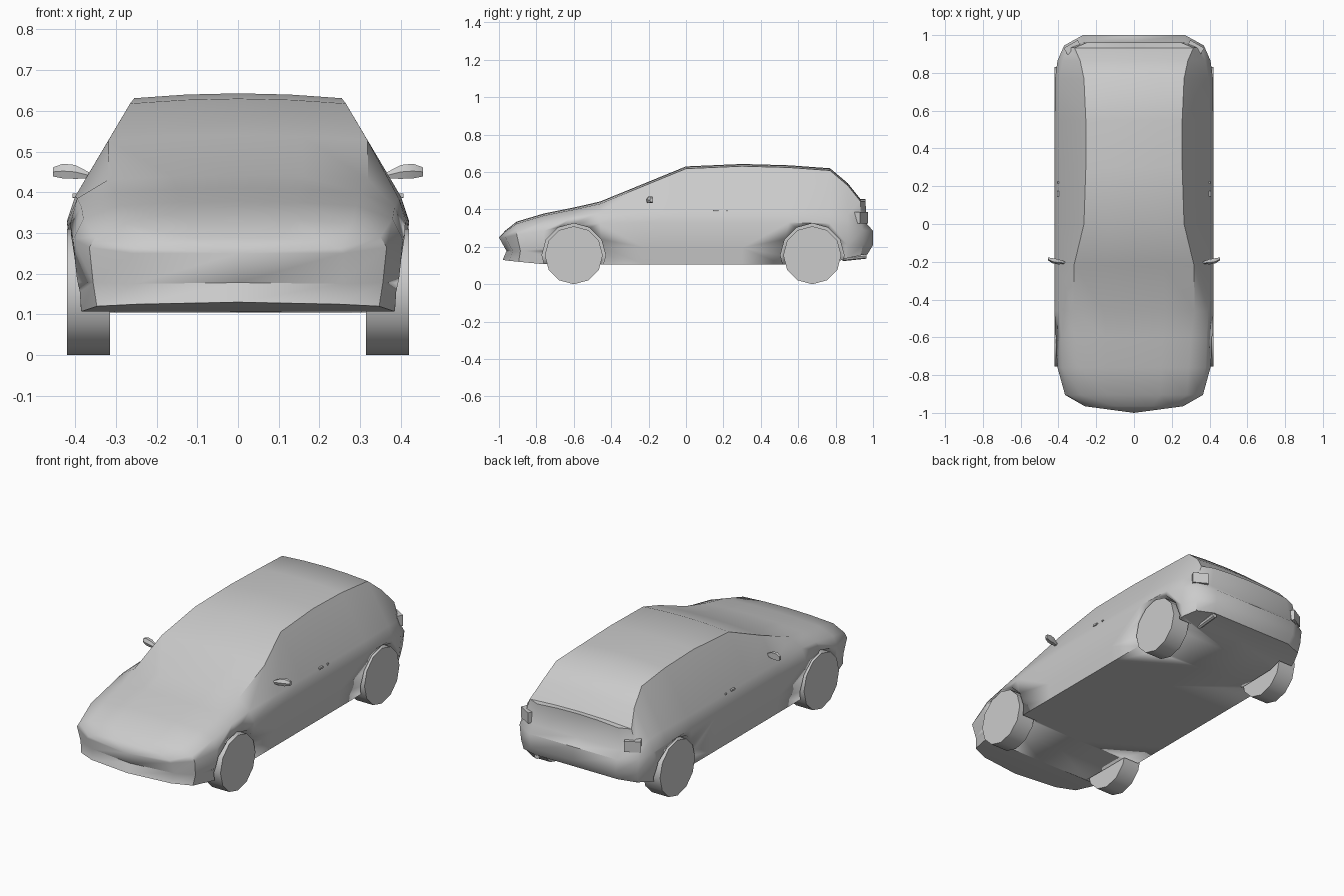
import bpy, bmesh
from math import radians, pi
from mathutils import Matrix, Vector

if "Cube" in bpy.data.objects:
    bpy.data.objects.remove(bpy.data.objects["Cube"])


def finish(bm, name, angle=35):
    bmesh.ops.recalc_face_normals(bm, faces=bm.faces)
    me = bpy.data.meshes.new(name)
    bm.to_mesh(me)
    bm.free()
    ob = bpy.data.objects.new(name, me)
    bpy.context.collection.objects.link(ob)
    bpy.ops.object.select_all(action='DESELECT')
    ob.select_set(True)
    bpy.context.view_layer.objects.active = ob
    bpy.ops.object.shade_smooth_by_angle(angle=radians(angle))
    return ob


def cylinder(name, x, y, z, r, width, sides):
    bm = bmesh.new()
    m = Matrix.Translation((x, y, z)) @ Matrix.Rotation(pi / 2, 4, 'Y')
    bmesh.ops.create_cone(bm, cap_ends=True, segments=sides, radius1=r,
                          radius2=r, depth=width, matrix=m)
    return finish(bm, name)


def box(name, loc, size, turn=0.0):
    bm = bmesh.new()
    m = (Matrix.Translation(loc) @ Matrix.Rotation(turn, 4, 'Z')
         @ Matrix.Diagonal((*size, 1)))
    bmesh.ops.create_cube(bm, size=1, matrix=m)
    return finish(bm, name)


def loft(bm, rings):
    vs = [[bm.verts.new(p) for p in ring] for ring in rings]
    n = len(vs[0])
    for a, b in zip(vs, vs[1:]):
        for i in range(n):
            j = (i + 1) % n
            bm.faces.new((a[i], a[j], b[j], b[i]))
    return vs


# Body stations: y, floor z, widest z, half width, belt half width, belt z, top half width, top z
FRONT = [
    (-1.0, .13, .25, 0, 0, .25, 0, .25),
    (-.965, .125, .25, .26, .25, .262, .20, .288),
    (-.905, .12, .265, .365, .35, .29, .28, .335),
    (-.76, .107, .285, .405, .38, .335, .29, .378),
    (-.60, .105, .315, .418, .385, .365, .30, .41),
    (-.46, .105, .325, .42, .395, .385, .32, .442),
    (-.22, .105, .33, .42, .40, .39, .318, .54),
    (0, .105, .33, .42, .40, .39, .265, .63),
]
REAR = [
    (.3, .105, .33, .42, .40, .39, .255, .643),
    (.55, .105, .33, .42, .40, .39, .255, .636),
    (.77, .11, .325, .418, .395, .39, .265, .62),
    (.865, .14, .31, .405, .378, .375, .285, .54),
    (.945, .155, .29, .37, .352, .33, .315, .455),
    (1.0, .16, .285, .27, .27, .325, .25, .455),
    (1.0, .16, .285, 0, 0, .325, 0, .455),
]
NOSE_DY = (.02, .02, .04, 0, 0, 0, 0, 0)
TAIL_DY = (-.03, -.03, 0, 0, -.035, -.04, -.04, -.04)


def station(s, dys, k):
    y, zb, zw, w, wb, zbelt, wt, zt = s
    low = zb + (zw - zb) * .4
    drop = min(.012, (zt - zbelt) * .25)
    half = [(0, zb), (w * .95, zb), (w * .975, low), (w, zw), (wb, zbelt),
            (wt, zt - drop), (wt * .5, zt - drop * .25), (0, zt)]
    pts = [Vector((x, y + d * k, z)) for (x, z), d in zip(half, dys)]
    return pts + [Vector((-p.x, p.y, p.z)) for p in pts[-2:0:-1]]


rings = [station(s, NOSE_DY, 1 if i < 2 else .5 if i == 2 else 0) for i, s in enumerate(FRONT)]
rings += [station(s, TAIL_DY, 1 if i > 4 else .3 if i == 4 else 0) for i, s in enumerate(REAR)]
bm = bmesh.new()
loft(bm, rings)
bmesh.ops.remove_doubles(bm, verts=bm.verts, dist=1e-4)
body = finish(bm, "car_body", 40)

# Wheels and wheel arches
for end, y in (("front", -.60), ("rear", .675)):
    for side, s in (("right", 1), ("left", -1)):
        cutter = cylinder(f"{end}_{side}_arch_cutter", s * .405, y, .155, .17, .20, 12)
        mod = body.modifiers.new("arch", 'BOOLEAN')
        mod.object = cutter
        mod.operation = 'DIFFERENCE'
        mod.solver = 'EXACT'
        bpy.context.view_layer.objects.active = body
        bpy.ops.object.modifier_apply(modifier=mod.name)
        bpy.data.objects.remove(cutter)
        cylinder(f"{end}_{side}_wheel", s * .367, y, .155, .155, .106, 12)

# Mirrors, handles and tail lights on both sides
for side, s in (("right", 1), ("left", -1)):
    bm = bmesh.new()
    shape = [(.36, -.205, .44, .004, .006), (.40, -.20, .45, .014, .017),
             (.43, -.195, .452, .014, .018), (.455, -.185, .45, .008, .011)]
    vs = loft(bm, [[(s * x, y + a * dy, z + b * dz) for a, b in
                    ((-1, 0), (-.5, -1), (1, -1), (1, 1), (-.3, 1))]
                   for x, y, z, dy, dz in shape])
    bm.faces.new(vs[0])
    bm.faces.new(vs[-1])
    finish(bm, f"{side}_mirror")
    box(f"{side}_door_handle", (s * .399, .16, .392), (.016, .03, .01))
    box(f"{side}_door_lock", (s * .399, .22, .39), (.014, .01, .008))
    box(f"{side}_tail_light", (s * .325, .935, .355), (.085, .04, .06), -s * radians(30))

# Exhaust tip under the rear bumper
bm = bmesh.new()
m = Matrix.Translation((.25, .90, .145)) @ Matrix.Rotation(radians(96), 4, 'X')
bmesh.ops.create_cone(bm, cap_ends=True, segments=8, radius1=.015, radius2=.015,
                      depth=.13, matrix=m)
finish(bm, "exhaust_pipe")
